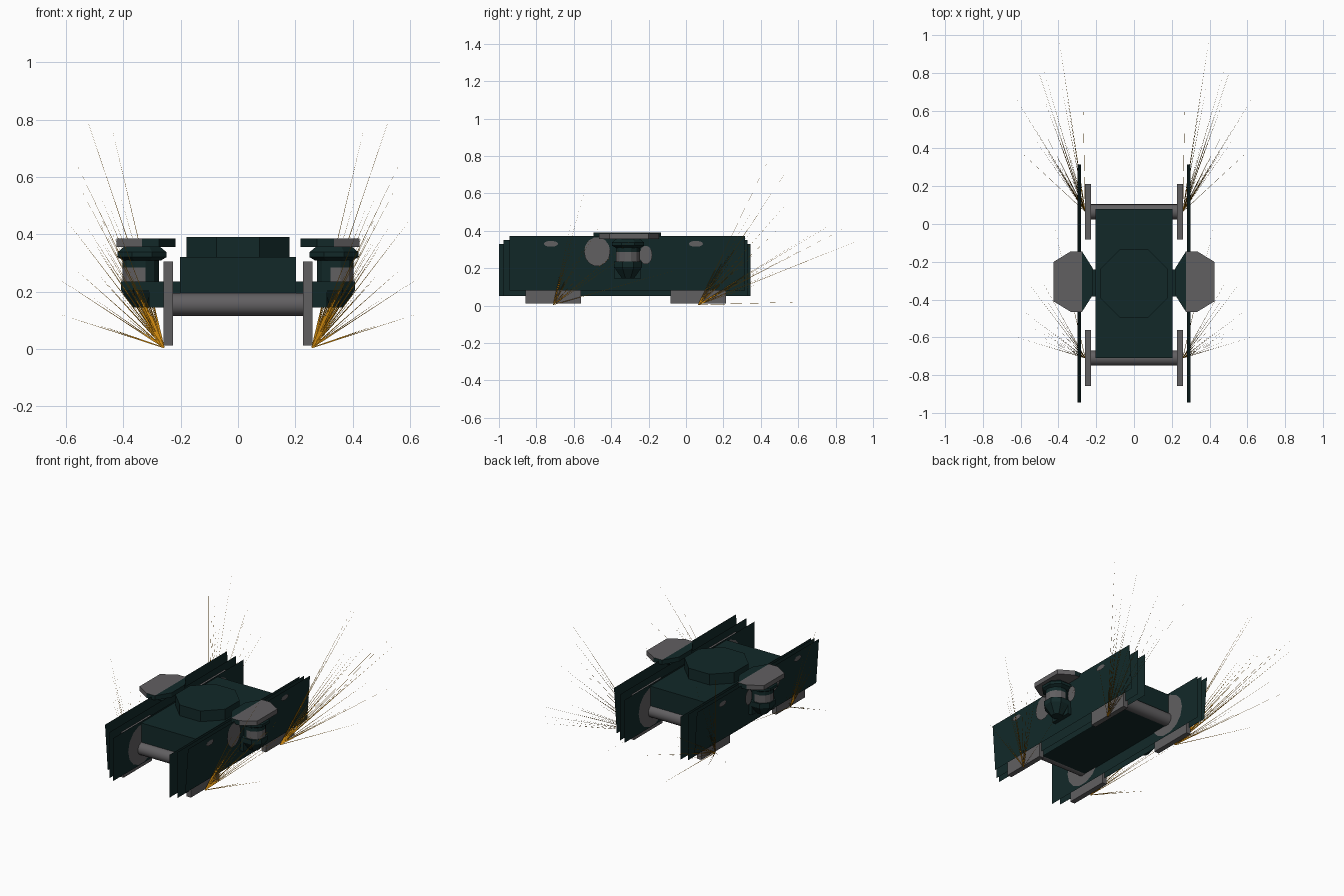
import bpy, bmesh, math, random
from mathutils import Vector

if "Cube" in bpy.data.objects:
    bpy.data.objects.remove(bpy.data.objects["Cube"])

random.seed(7)


def mat(name, rgb):
    m = bpy.data.materials.new(name)
    m.diffuse_color = (*rgb, 1)
    m.use_nodes = True
    m.node_tree.nodes["Principled BSDF"].inputs["Base Color"].default_value = m.diffuse_color
    return m


TEAL = mat("dark_teal", (0.006, 0.022, 0.022))
GREY = mat("steel_grey", (0.12, 0.115, 0.12))
ORANGE = mat("spark_orange", (0.62, 0.25, 0.005))


def make(name, verts, faces, *mats):
    me = bpy.data.meshes.new(name)
    me.from_pydata([tuple(v) for v in verts], [], faces)
    for m in mats:
        me.materials.append(m)
    bm = bmesh.new()
    bm.from_mesh(me)
    bmesh.ops.recalc_face_normals(bm, faces=bm.faces)
    bm.to_mesh(me)
    bm.free()
    ob = bpy.data.objects.new(name, me)
    bpy.context.collection.objects.link(ob)
    return ob


def box(name, x, y, z, *mats):
    v = [(a, b, c) for a in x for b in y for c in z]
    f = [(0, 1, 3, 2), (4, 6, 7, 5), (0, 4, 5, 1), (2, 3, 7, 6), (0, 2, 6, 4), (1, 5, 7, 3)]
    return make(name, v, f, *mats)


def lathe(name, cx, cy, profile, n, *mats):
    """Closed n-sided solid of (radius, z) rings about a vertical axis."""
    v, f = [], []
    for r, z in profile:
        for i in range(n):
            a = 2 * math.pi * (i + 0.5) / n
            v.append((cx + r * math.cos(a), cy + r * math.sin(a), z))
    for k in range(len(profile) - 1):
        for i in range(n):
            j = (i + 1) % n
            f.append((k * n + i, k * n + j, (k + 1) * n + j, (k + 1) * n + i))
    f.append(tuple(range(n)))
    f.append(tuple(range(len(v) - n, len(v))))
    return make(name, v, f, *mats)


def oval(name, x, cy, cz, ry, rz, n=14, x_top=None):
    """Thin painted patch lying in the side plane."""
    v = []
    for i in range(n):
        a = 2 * math.pi * i / n
        v.append((x, cy + ry * math.cos(a), cz + rz * math.sin(a)))
    return make(name, v, [tuple(range(n))], GREY)


def sheet(name, x_low, x_high, y0, y1, z0, z1):
    return make(name, [(x_low, y0, z0), (x_low, y1, z0), (x_high, y1, z1), (x_high, y0, z1)],
                [(0, 1, 2, 3)], TEAL)


MID = -0.315           # middle of the truck along y
AXLES = (-0.71, 0.065)

# Central body and octagonal pivot
box("body", (-0.203, 0.203), (-0.71, 0.08), (0.12, 0.32), TEAL)
lathe("pivot_disc", 0, MID, [(0.195, 0.32), (0.195, 0.39)], 8, TEAL)

# Axles
for k, y in enumerate(AXLES):
    v, f, n = [], [], 16
    for x in (-0.235, 0.235):
        for i in range(n):
            a = 2 * math.pi * i / n
            v.append((x, y + 0.04 * math.cos(a), 0.155 + 0.04 * math.sin(a)))
    f = [(i, (i + 1) % n, n + (i + 1) % n, n + i) for i in range(n)]
    f += [tuple(range(n)), tuple(range(n, 2 * n))]
    ob = make(f"axle_{k}", v, f, GREY)
    for p in ob.data.polygons:
        p.use_smooth = len(p.vertices) == 4

for side, tag in ((-1, "left"), (1, "right")):
    # Layered side plates
    sheet(f"{tag}_inner_plate", side * 0.2035, side * 0.2035, -1.0, 0.345, 0.05, 0.33)
    sheet(f"{tag}_middle_plate", side * 0.245, side * 0.245, -0.975, 0.33, 0.05, 0.35)
    sheet(f"{tag}_outer_plate", side * 0.28, side * 0.30, -0.945, 0.315, 0.08, 0.372)

    for k, y in enumerate(AXLES):
        # Wheel block, with its round face showing on the inner plate
        box(f"{tag}_wheel_{k}", sorted((side * 0.227, side * 0.26)),
            (y - 0.148, y + 0.148), (0.012, 0.305), GREY)
        oval(f"{tag}_wheel_face_{k}", side * 0.199, y, 0.185, 0.14, 0.13)
        oval(f"{tag}_plate_mark_{k}", side * 0.303, y - 0.012, 0.33, 0.038, 0.016)

    # Worn patches beside the spring
    oval(f"{tag}_patch_front", side * 0.303, -0.475, 0.288, 0.07, 0.078)
    oval(f"{tag}_patch_back", side * 0.303, -0.215, 0.27, 0.035, 0.05)

    # Spring bracket, spring and collar
    box(f"{tag}_bracket", sorted((side * 0.2, side * 0.31)), (-0.385, -0.24), (0.145, 0.235), TEAL)
    lathe(f"{tag}_spring_cup", side * 0.335, -0.31,
          [(0.035, 0.145), (0.08, 0.205), (0.08, 0.235)], 8, TEAL)
    sp = lathe(f"{tag}_spring", side * 0.34, -0.31,
               [(0.066, 0.235), (0.066, 0.285), (0.066, 0.315)], 12, TEAL, GREY)
    for p in sp.data.polygons:
        if p.center.z < 0.27 and side * p.normal.x > -0.3:
            p.material_index = 1
    lathe(f"{tag}_spring_collar", side * 0.335, -0.31,
          [(0.07, 0.308), (0.092, 0.32), (0.092, 0.338), (0.07, 0.355)], 8, TEAL)

    # Long octagonal spring cap: grey outside, dark inside
    half = [(0.425, 0.105), (0.335, 0.16), (0.275, 0.16), (0.218, 0.07)]
    ring = half + [(x, -y) for x, y in reversed(half)]
    v = [(side * x, y - 0.305, z) for z in (0.355, 0.385) for x, y in ring]
    f = [(i, (i + 1) % 8, 8 + (i + 1) % 8, 8 + i) for i in range(8)]
    f += [(0, 1, 2, 5, 6, 7), (2, 3, 4, 5), (8, 9, 10, 13, 14, 15), (10, 11, 12, 13)]
    cap = make(f"{tag}_spring_cap", v, f, TEAL, GREY)
    for p in cap.data.polygons:
        if abs(p.center.x) > 0.335:
            p.material_index = 1

# Sparks: thin streaks fanning from each wheel contact
LONG = {
    0: [(.57, -.53, .66), (.60, -.45, .45), (.50, -.28, .36), (.57, -.30, .28),
        (.62, -.60, .12), (.42, -.02, .20), (.45, -.60, .50)],
    1: [(.54, .47, .84), (.44, .57, .77), (.40, 1.0, .38), (.53, .88, .43),
        (.635, .68, .25), (.55, .55, .56), (.48, .82, .46), (.62, .40, .12),
        (.36, .70, .40), (.27, .65, .02)],
}
for k, y in enumerate(AXLES):
    origin = Vector((0.258, y, 0.004))
    tips = [Vector(t) for t in LONG[k]]
    for _ in range(20):
        a, b = random.sample(tips[:7], 2)
        t = a.lerp(b, random.random())
        tips.append(origin + (t - origin) * random.uniform(0.35, 0.85))
    for side, tag in ((-1, "left"), (1, "right")):
        v, f = [], []
        for t in tips:
            d = (t - origin).normalized()
            w = d.cross(Vector((0.5, -0.6, 0.6))).normalized() * 0.002
            n = len(v)
            for p in (origin + w, origin - w, t):
                v.append((side * p.x, p.y, max(p.z, 0)))
            f.append((n, n + 1, n + 2))
        make(f"{tag}_sparks_{k}", v, f, ORANGE)
